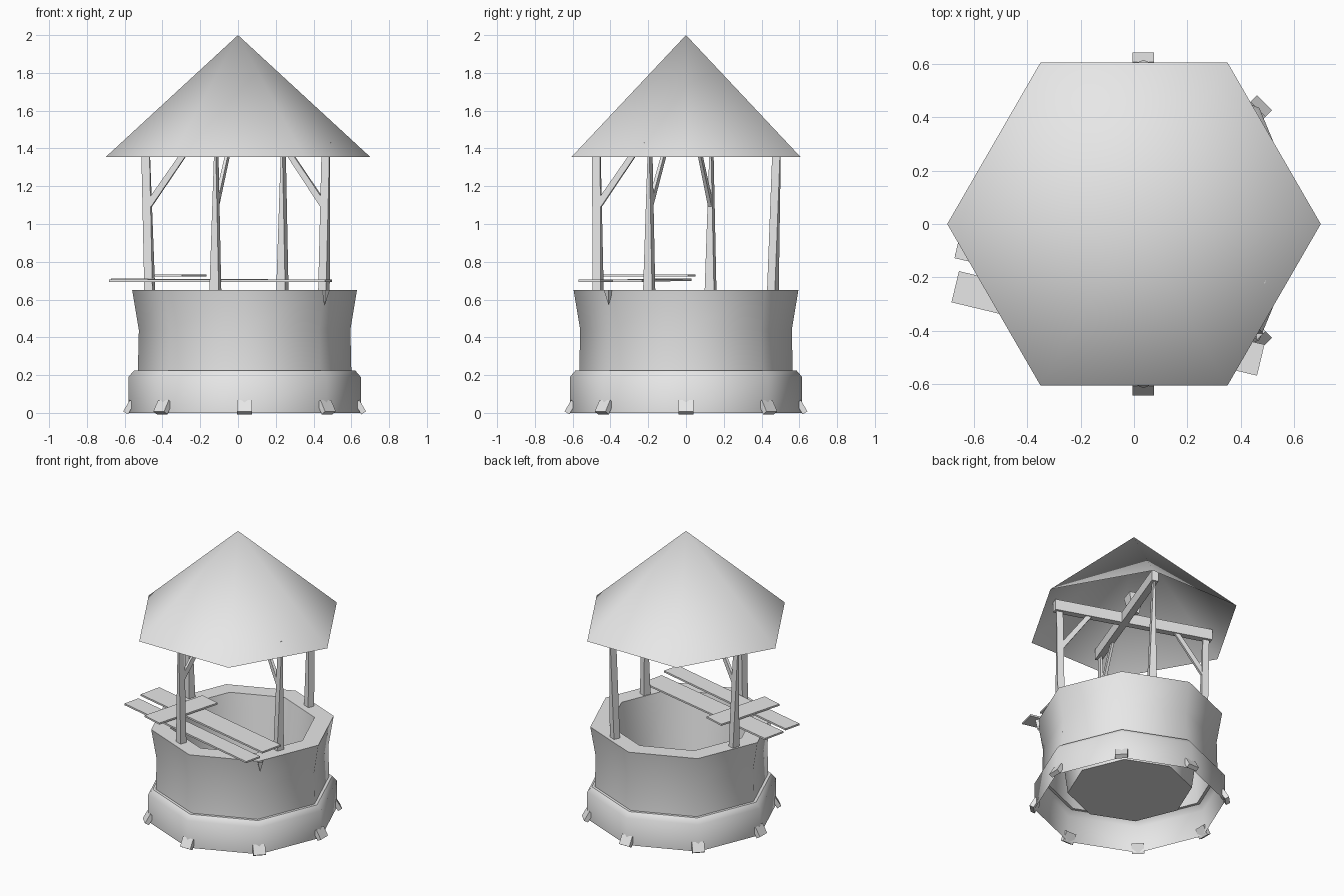
import bpy, bmesh
from math import radians, cos, sin, pi
from mathutils import Vector

if "Cube" in bpy.data.objects:
    bpy.data.objects.remove(bpy.data.objects["Cube"])

GREY = bpy.data.materials.new("plain grey")
GREY.use_nodes = True
GREY.diffuse_color = (0.8, 0.8, 0.8, 1)
GREY.node_tree.nodes["Principled BSDF"].inputs["Base Color"].default_value = (0.8, 0.8, 0.8, 1)

UP = Vector((0, 0, 1))
CENTRE = Vector((0.035, 0, 0))


def finish(name, bm, angle=None, recalc=True):
    if recalc:
        bmesh.ops.recalc_face_normals(bm, faces=bm.faces)
    mesh = bpy.data.meshes.new(name)
    bm.to_mesh(mesh)
    bm.free()
    mesh.materials.append(GREY)
    ob = bpy.data.objects.new(name, mesh)
    bpy.context.collection.objects.link(ob)
    if angle:
        bpy.ops.object.select_all(action='DESELECT')
        ob.select_set(True)
        bpy.context.view_layer.objects.active = ob
        bpy.ops.object.shade_smooth_by_angle(angle=radians(angle))
    return ob


def bar(name, start, end, side, size0, size1=None):
    """Tapered board from start to end; size = (width along side, thickness)."""
    start, end = Vector(start), Vector(end)
    axis = (end - start).normalized()
    side = Vector(side)
    side = (side - axis * side.dot(axis)).normalized()
    other = axis.cross(side)
    bm = bmesh.new()
    rings = []
    for p, (w, t) in ((start, size0), (end, size1 or size0)):
        rings.append([bm.verts.new(p + side * w * a / 2 + other * t * b / 2)
                      for a, b in ((-1, -1), (1, -1), (1, 1), (-1, 1))])
    for ring in rings:
        bm.faces.new(ring)
    for i in range(4):
        j = (i + 1) % 4
        bm.faces.new((rings[0][i], rings[0][j], rings[1][j], rings[1][i]))
    return finish(name, bm)


def lathe(name, profile, sides, centre, angle, closed_tip=False):
    """Spin (radius, height) points; the last ring is capped or drawn to a tip."""
    bm = bmesh.new()
    rings = []
    for r, z in profile:
        rings.append([bm.verts.new(centre + Vector((r * cos(2 * pi * k / sides),
                                                    r * sin(2 * pi * k / sides), z)))
                      for k in range(sides)])
    for lo, hi in zip(rings, rings[1:]):
        for k in range(sides):
            n = (k + 1) % sides
            bm.faces.new((lo[k], lo[n], hi[n], hi[k]))
    if closed_tip:
        bmesh.ops.remove_doubles(bm, verts=rings[-1], dist=0.001)
    else:
        bm.faces.new(rings[-1])
    return finish(name, bm, angle, recalc=False)


# Stone well: plinth, flared wall, rim, inner shaft and floor, open underneath
lathe("well_wall", [(0.615, 0), (0.615, 0.19), (0.585, 0.225), (0.565, 0.225),
                    (0.56, 0.44), (0.595, 0.65), (0.47, 0.65), (0.4, 0.11)],
      8, CENTRE, 50)

# Small wedges clipped over the plinth corners
for k in range(8):
    a = k * pi / 4
    out = Vector((cos(a), sin(a), 0))
    bar(f"plinth_clip_{k + 1}", CENTRE + out * 0.63, CENTRE + out * 0.595 + UP * 0.06,
        (-sin(a), cos(a), 0), (0.08, 0.03))

# Spike hanging under one rim corner
lathe("rim_spike", [(0.025, 0.65), (0.0, 0.57)], 4, Vector((0.46, -0.41, 0)), 20, True)

# Posts: foot and head positions, in opposite pairs
feet = [Vector(p) for p in ((-0.12, -0.465, 0.64), (0.455, -0.195, 0.64),
                            (0.235, 0.46, 0.64), (-0.467, 0.13, 0.64))]
heads = [Vector(p) for p in ((-0.115, -0.475, 1.41), (0.465, -0.19, 1.41),
                             (0.24, 0.48, 1.41), (-0.49, 0.135, 1.41))]
for k, (foot, head) in enumerate(zip(feet, heads)):
    out = Vector((foot.x - 0.025, foot.y + 0.02, 0)).normalized()
    tangent = UP.cross(out)
    bar(f"post_{k + 1}", foot, head, tangent, (0.052, 0.045), (0.008, 0.045))
    # Braces on all posts but the rear one
    if k != 2:
        low = foot.lerp(head, 0.6) - out * 0.01
        bar(f"brace_{k + 1}", low, low - out * 0.23 + UP * 0.32, tangent,
            (0.02, 0.035), (0.015, 0.03))

# Two crossing roof beams joining opposite posts
for k in range(2):
    a, b = heads[k].copy(), heads[k + 2].copy()
    a.z = b.z = 1.395
    reach = (b - a).normalized() * 0.035
    bar(f"roof_beam_{k + 1}", a - reach, b + reach, UP, (0.075, 0.045))

# Flared block above the beam crossing
bar("beam_cap", (0, 0, 1.43), (0, 0, 1.56), (0.95, -0.3, 0), (0.05, 0.05), (0.1, 0.1))

# Six-sided hollow roof
lathe("roof", [(0.7, 1.355), (0.0, 2.0)], 6, Vector(), 75, True)

# Loose boards lying over the well
across = Vector((0.23, 0.97, 0))
bar("front_board", (-0.67, -0.235, 0.7), (0.475, -0.51, 0.7), across, (0.12, 0.012))
bar("rear_board", (-0.655, -0.05, 0.705), (0.48, -0.31, 0.7), across, (0.16, 0.012))
bar("cross_board", (-0.24, 0.03, 0.727), (-0.37, -0.435, 0.727), (0.96, -0.27, 0), (0.15, 0.012))
